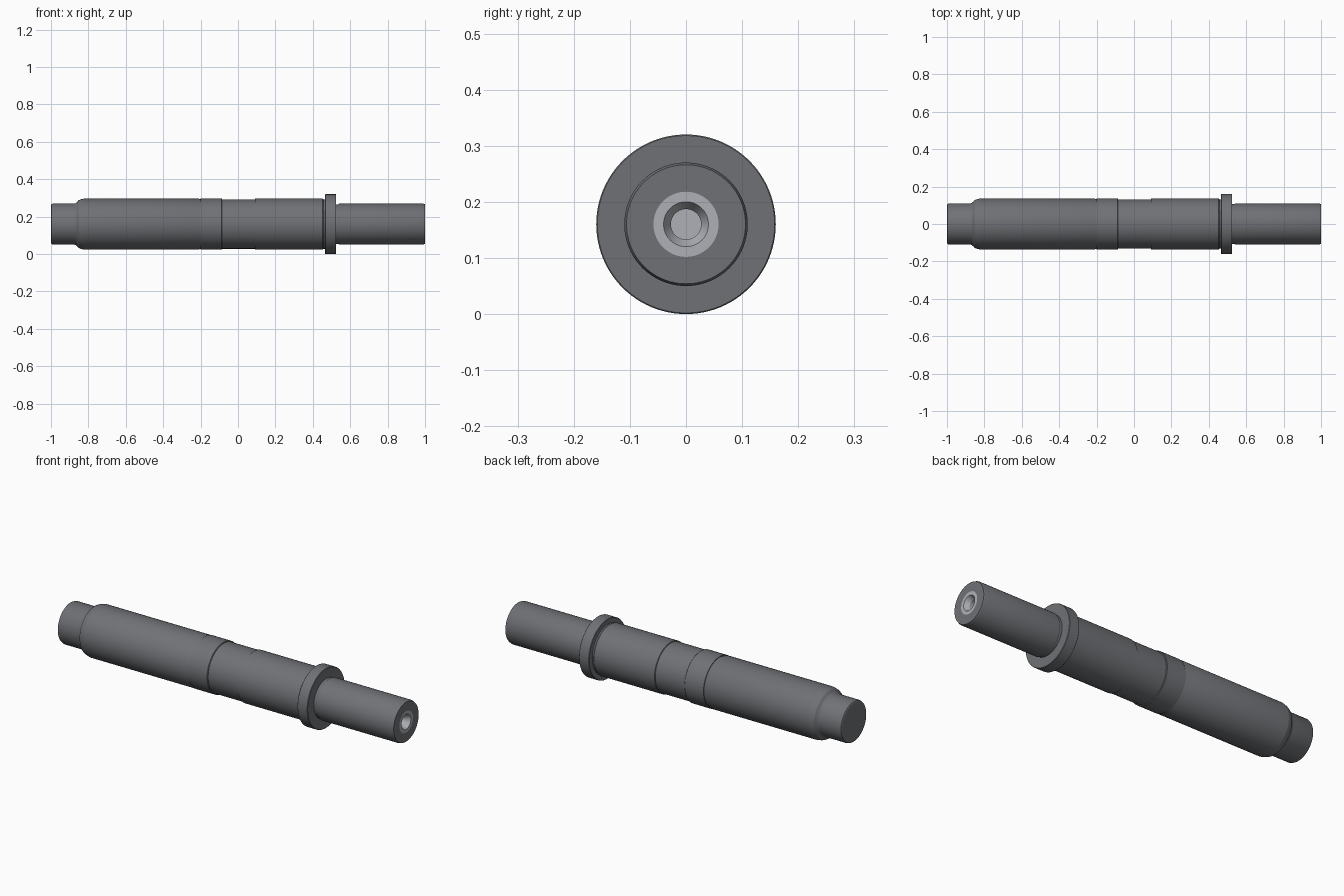
import bpy, bmesh, math

if "Cube" in bpy.data.objects:
    bpy.data.objects.remove(bpy.data.objects["Cube"])

AXIS_Z = 0.16
SIDES = 96


def material(name, v):
    m = bpy.data.materials.new(name)
    m.diffuse_color = (v, v * 1.04, v * 1.12, 1)
    m.use_nodes = True
    m.node_tree.nodes["Principled BSDF"].inputs["Base Color"].default_value = m.diffuse_color
    return m


def lathe(name, profile, mat):
    """Revolve (x, radius) points around the x axis; radius 0 closes with a pole."""
    bm = bmesh.new()
    rings = []
    for x, r in profile:
        if r == 0:
            rings.append([bm.verts.new((x, 0, 0))] * SIDES)
        else:
            rings.append([bm.verts.new((x, r * math.cos(a), r * math.sin(a)))
                          for a in (2 * math.pi * j / SIDES for j in range(SIDES))])
    for a, b in zip(rings, rings[1:]):
        for j in range(SIDES):
            k = (j + 1) % SIDES
            quad = list(dict.fromkeys((a[j], a[k], b[k], b[j])))
            bm.faces.new(quad)
    mesh = bpy.data.meshes.new(name)
    bm.to_mesh(mesh)
    bm.free()
    mesh.materials.append(mat)
    ob = bpy.data.objects.new(name, mesh)
    ob.location.z = AXIS_Z
    bpy.context.collection.objects.link(ob)
    bpy.ops.object.select_all(action='DESELECT')
    ob.select_set(True)
    bpy.context.view_layer.objects.active = ob
    bpy.ops.object.shade_smooth_by_angle(angle=math.radians(25))
    return ob


steel = material("dark_steel", 0.16)
bright = material("bright_steel", 0.42)

# Left journal with rounded end and shoulder
lathe("left_journal", [(-1, 0), (-1, 0.102), (-0.997, 0.107), (-0.99, 0.11),
                       (-0.875, 0.11), (-0.868, 0.112), (-0.86, 0.118),
                       (-0.853, 0.127), (-0.842, 0.132), (-0.825, 0.136)], steel)

# Main barrel, raised band and seats, down to the relief groove at the collar
lathe("main_barrel", [(-0.825, 0.136), (-0.21, 0.136), (-0.203, 0.133),
                      (-0.2, 0.133), (-0.2, 0.137), (-0.088, 0.137),
                      (-0.085, 0.134), (-0.085, 0.132), (0.09, 0.132),
                      (0.092, 0.136), (0.452, 0.136), (0.457, 0.132),
                      (0.465, 0.132)], steel)

# Collar
lathe("collar", [(0.465, 0.132), (0.465, 0.158), (0.467, 0.16), (0.523, 0.16),
                 (0.525, 0.158), (0.525, 0.106)], steel)

# Right journal with relief groove and end chamfer
lathe("right_journal", [(0.525, 0.106), (0.537, 0.106), (0.543, 0.11),
                        (0.99, 0.11), (1, 0.106), (1, 0.058)], steel)

# Centre hole with bright rim, countersink and blind bore
lathe("centre_hole", [(1, 0.058), (1, 0.04), (0.98, 0.03), (0.975, 0.027),
                      (0.92, 0.027), (0.92, 0)], bright)
